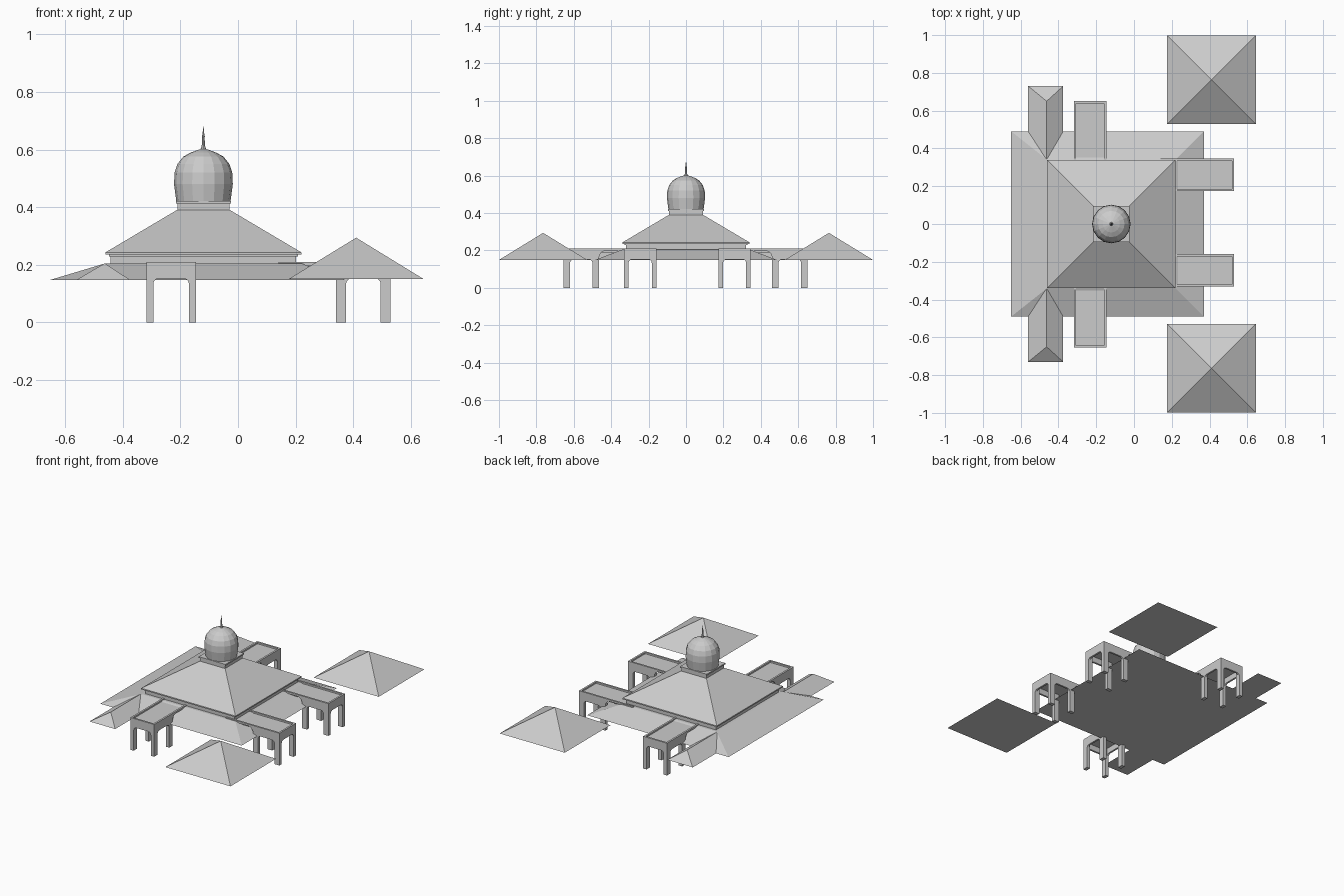
import bpy, bmesh, math
from mathutils import Matrix

if "Cube" in bpy.data.objects:
    bpy.data.objects.remove(bpy.data.objects["Cube"])

grey = bpy.data.materials.new("plain grey")
grey.diffuse_color = (0.6, 0.6, 0.6, 1)
grey.use_nodes = True
grey.node_tree.nodes["Principled BSDF"].inputs["Base Color"].default_value = grey.diffuse_color
CX = -0.12  # centre of the hall in x


def finish(name, bm):
    bmesh.ops.recalc_face_normals(bm, faces=bm.faces)
    me = bpy.data.meshes.new(name)
    bm.to_mesh(me)
    bm.free()
    me.materials.append(grey)
    ob = bpy.data.objects.new(name, me)
    bpy.context.collection.objects.link(ob)
    return ob


def frustum(name, low, high, z0, z1):
    """Solid between two rectangles (x0, x1, y0, y1); equal ends collapse to ridges."""
    bm = bmesh.new()
    rings = []
    for (x0, x1, y0, y1), z in ((low, z0), (high, z1)):
        rings.append([bm.verts.new((x, y, z)) for x, y in
                      ((x0, y0), (x1, y0), (x1, y1), (x0, y1))])
    a, b = rings
    bm.faces.new(a)
    bm.faces.new(b)
    for i in range(4):
        j = (i + 1) % 4
        bm.faces.new((a[i], a[j], b[j], b[i]))
    bmesh.ops.remove_doubles(bm, verts=bm.verts, dist=1e-5)
    bmesh.ops.dissolve_degenerate(bm, edges=bm.edges, dist=1e-5)
    return finish(name, bm)


def square(h):
    return (CX - h, CX + h, -h, h)


def box(name, r, z0, z1):
    return frustum(name, r, r, z0, z1)


# Lower hipped roof
frustum("lower_roof", (-0.65, 0.37, -0.49, 0.49), (-0.46, 0.22, -0.34, 0.34), 0.148, 0.205)

# Clerestory band and upper roof
box("clerestory", square(0.322), 0.2, 0.232)
box("clerestory_neck", square(0.328), 0.228, 0.237)
box("upper_eave", square(0.34), 0.235, 0.243)
frustum("upper_roof", square(0.34), square(0.092), 0.243, 0.39)

# Square base under the dome
box("dome_base", square(0.09), 0.385, 0.414)
box("dome_base_cornice", square(0.096), 0.412, 0.421)


def lathe(name, profile, sides):
    bm = bmesh.new()
    vs = [bm.verts.new((r, 0, z)) for r, z in profile]
    es = [bm.edges.new(p) for p in zip(vs, vs[1:])]
    bmesh.ops.spin(bm, geom=vs + es, cent=(0, 0, 0), axis=(0, 0, 1),
                   angle=2 * math.pi, steps=sides)
    bmesh.ops.remove_doubles(bm, verts=bm.verts, dist=1e-5)
    ob = finish(name, bm)
    ob.location.x = CX
    return ob


# Faceted onion dome with a slim finial
lathe("dome", [(0, 0.42), (0.094, 0.42), (0.102, 0.48), (0.1, 0.52), (0.09, 0.55),
               (0.07, 0.575), (0.045, 0.589), (0.015, 0.6), (0, 0.603)], 16)
lathe("finial", [(0.012, 0.595), (0.006, 0.612), (0.004, 0.64), (0.005, 0.645),
                 (0.003, 0.655), (0, 0.685)], 8)

for s, side in ((-1, "front"), (1, "back")):
    # Hipped wing roofs at the left
    ys = (0.3, 0.73) if s > 0 else (-0.73, -0.3)
    yr = (0.345, 0.65) if s > 0 else (-0.65, -0.345)
    frustum(side + "_wing_roof", (-0.56, -0.375) + ys, (-0.4625, -0.4625) + yr, 0.148, 0.205)
    # Corner pyramid roofs
    yc = s * 0.764
    frustum(side + "_pavilion_roof", (0.175, 0.645, yc - 0.235, yc + 0.235),
            (0.41, 0.41, yc, yc), 0.15, 0.294)


def panel(bm, profile, to3d, t0, t1):
    """Extrude a flat outline between two offsets."""
    a = [bm.verts.new(to3d(u, z, t0)) for u, z in profile]
    f = bm.faces.new(a)
    ext = bmesh.ops.extrude_face_region(bm, geom=[f], use_keep_orig=True)
    move = [v for v in ext["geom"] if isinstance(v, bmesh.types.BMVert)]
    d = [q - p for p, q in zip(to3d(0, 0, t0), to3d(0, 0, t1))]
    bmesh.ops.translate(bm, verts=move, vec=d)


def corner(u, z, r, a0, a1):
    """Rounded bracket at the top of an opening."""
    return [(u + r * math.cos(math.radians(a0 + (a1 - a0) * i / 4)),
             z + r * math.sin(math.radians(a0 + (a1 - a0) * i / 4))) for i in range(5)]


def portico(name, origin, angle):
    """Open porch: u runs outward, v across, legs joined by rounded openings."""
    W, L, T, R = 0.172, 0.39, 0.024, 0.02
    side = ([(0, 0.21), (0, 0.198)] + corner(0.165, 0.163, 0.035, 90, 0)
            + [(0.2, 0), (0.235, 0)] + corner(0.235 + R, 0.153 - R, R, 180, 90)
            + corner(0.355 - R, 0.153 - R, R, 90, 0) + [(0.355, 0), (L, 0), (L, 0.21)])
    end = ([(0, 0.21), (0, 0), (T, 0)] + corner(T + R, 0.153 - R, R, 180, 90)
           + corner(W - T - R, 0.153 - R, R, 90, 0) + [(W - T, 0), (W, 0), (W, 0.21)])
    bm = bmesh.new()
    along = lambda u, z, t: (u, t - W / 2, z)
    across = lambda v, z, t: (t, v - W / 2, z)
    panel(bm, side, along, 0, T / 2)
    panel(bm, side, along, W - T / 2, W)
    for v0 in (T / 2, W - T):  # thicken the legs inward
        for u0, u1 in ((0.2, 0.235), (0.355, L)):
            panel(bm, [(u0, 0), (u1, 0), (u1, 0.19), (u0, 0.19)], along, v0, v0 + T / 2)
    panel(bm, end, across, L - 0.012, L)
    slab = [(0.01, 0.19), (L - 0.01, 0.19), (L - 0.01, 0.2), (0.01, 0.2)]
    panel(bm, slab, along, 0.01, W - 0.01)
    ob = finish(name, bm)
    ob.matrix_world = Matrix.Translation(origin) @ Matrix.Rotation(math.radians(angle), 4, 'Z')


# Four porches: two to the right, one in front, one behind
portico("right_portico_front", (0.14, -0.245, 0), 0)
portico("right_portico_back", (0.14, 0.26, 0), 0)
portico("front_portico", (-0.232, -0.265, 0), -90)
portico("back_portico", (-0.232, 0.26, 0), 90)
